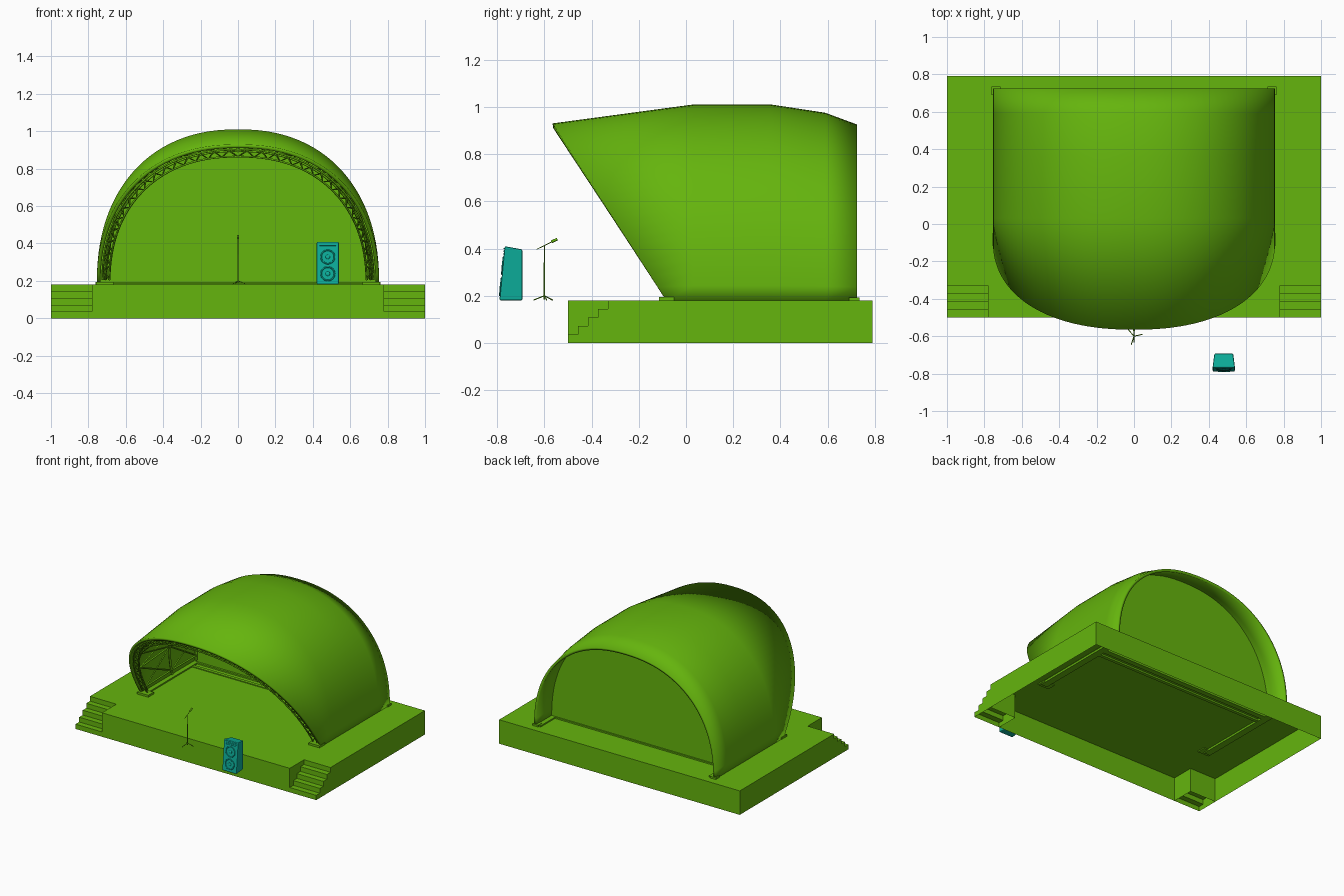
import bpy, bmesh
from math import sin, cos, pi, radians
from mathutils import Vector

if "Cube" in bpy.data.objects:
    bpy.data.objects.remove(bpy.data.objects["Cube"], do_unlink=True)


def material(name, rgb):
    m = bpy.data.materials.new(name)
    m.use_nodes = True
    m.diffuse_color = (*rgb, 1)
    m.node_tree.nodes["Principled BSDF"].inputs["Base Color"].default_value = (*rgb, 1)
    return m


GREEN = material("leaf green", (0.13, 0.46, 0.004))
TEAL = material("teal", (0.004, 0.43, 0.33))


def add_mesh(name, verts, faces, mat=GREEN, recalc=False):
    me = bpy.data.meshes.new(name)
    me.from_pydata([tuple(v) for v in verts], [], faces)
    if recalc:
        bm = bmesh.new()
        bm.from_mesh(me)
        bmesh.ops.recalc_face_normals(bm, faces=bm.faces)
        bm.to_mesh(me)
        bm.free()
    me.materials.append(mat)
    ob = bpy.data.objects.new(name, me)
    bpy.context.collection.objects.link(ob)
    return ob


def smooth(ob, angle=35):
    bpy.ops.object.select_all(action='DESELECT')
    ob.select_set(True)
    bpy.context.view_layer.objects.active = ob
    bpy.ops.object.shade_smooth_by_angle(angle=radians(angle))


def box(name, lo, hi, mat=GREEN):
    v = [(x, y, z) for x in (lo[0], hi[0]) for y in (lo[1], hi[1]) for z in (lo[2], hi[2])]
    f = [(0, 1, 3, 2), (4, 6, 7, 5), (0, 4, 5, 1), (2, 3, 7, 6), (0, 2, 6, 4), (1, 5, 7, 3)]
    return add_mesh(name, v, f, mat, True)


def prism(name, outline, vec, mat=GREEN):
    n = len(outline)
    verts = [Vector(p) for p in outline] + [Vector(p) + Vector(vec) for p in outline]
    faces = [tuple(range(n)), tuple(range(n, 2 * n))]
    faces += [(i, (i + 1) % n, n + (i + 1) % n, n + i) for i in range(n)]
    return add_mesh(name, verts, faces, mat, True)


def tubes(name, paths, radius, mat=GREEN, sides=0):
    """Thin bars along several paths, as one mesh."""
    cu = bpy.data.curves.new(name, 'CURVE')
    cu.dimensions = '3D'
    cu.bevel_depth, cu.bevel_resolution, cu.use_fill_caps = radius, sides, True
    for path in paths:
        sp = cu.splines.new('POLY')
        sp.points.add(len(path) - 1)
        for p, co in zip(sp.points, path):
            p.co = (*co, 1)
    tmp = bpy.data.objects.new(name + "_path", cu)
    bpy.context.collection.objects.link(tmp)
    me = bpy.data.meshes.new_from_object(tmp.evaluated_get(bpy.context.evaluated_depsgraph_get()))
    bpy.data.objects.remove(tmp, do_unlink=True)
    me.materials.clear()
    me.materials.append(mat)
    ob = bpy.data.objects.new(name, me)
    bpy.context.collection.objects.link(ob)
    return ob


# Hollow stage deck with notched front corners
DECK = 0.18
outline = [(-.78, -.5), (.78, -.5), (.78, -.33), (1, -.33), (1, .79), (-1, .79), (-1, -.33), (-.78, -.33)]
n = len(outline)
add_mesh("stage_deck", [(x, y, z) for z in (DECK, 0) for x, y in outline],
         [tuple(range(n))] + [(i, i + n, (i + 1) % n + n, (i + 1) % n) for i in range(n)])

# Corner stairs: open underneath, closed on the outer side
prof = []
for k in range(5):
    y = -.5 + k * .0425
    prof += [(y, k * .036), (y, (k + 1) * .036)]
for s, side in ((1, "left"), (-1, "right")):
    m = len(prof)
    verts = [(s * x, y, z) for x in (.78, 1) for y, z in prof] + [(s, -.33, 0)]
    faces = [(i, i + 1, m + i + 1, m + i)[::s] for i in range(m - 1)]
    faces += [(2 * m, m + 2 * k, m + 2 * k + 1) for k in range(5)]
    faces += [(2 * m, m + 2 * k + 1, m + 2 * k + 2) for k in range(4)]
    add_mesh(side + "_stairs", verts, faces)

# Shell: arch sections swept from a raked front to the back
HALF, POWER, REAR, WALL = .755, 2 / 2.25, .725, .53
CROWN = [(-.565, .93), (.03, 1.01), (.36, 1.01), (.59, .975), (REAR, .925)]


def arch(t, top, inset=0):
    x = max(abs(cos(t)), 1e-6) ** POWER * (1 if cos(t) > 0 else -1)
    return x * (HALF - inset), DECK + max(sin(t), 0) ** POWER * (top - DECK - inset)


def front_y(z):
    return -.09 - (z - .19) * .642


def crown(y):
    for (a, za), (b, zb) in zip(CROWN, CROWN[1:]):
        if y <= b:
            return za + (zb - za) * max(0, (y - a) / (b - a))
    return CROWN[-1][1]


def inner(t, f, inset):
    """Point under the shell: f = 0 at the front rim, 1 at the back wall."""
    x, z = arch(t, crown(-.565 + f * (WALL + .565)), inset)
    return Vector((x, front_y(z) * (1 - f) + WALL * f, z))


SEG = 56
verts = []
for j, (y, top) in enumerate(CROWN):
    for i in range(SEG + 1):
        x, z = arch(pi * i / SEG, top)
        verts.append((x, y if j else front_y(z), z))
W = SEG + 1
shell = add_mesh("shell_roof", verts, [(j * W + i, j * W + W + i, j * W + W + i + 1, j * W + i + 1)
                                       for j in range(len(CROWN) - 1) for i in range(SEG)])
mod = shell.modifiers.new("thickness", 'SOLIDIFY')
mod.thickness, mod.offset = .02, -1
smooth(shell)

# Recessed back wall
prism("back_wall", [(x, WALL, z) for x, z in (arch(pi * i / SEG, crown(WALL), .012) for i in range(W))],
      (0, .015, 0))

# Front truss: three chords with zigzag webbing
N = 64
angles = [pi * (i + .5) / (N + 1) for i in range(N + 1)]
outer_chord = [inner(t, .01, .03) for t in angles]
inner_chord = [inner(t, .01, .067) for t in angles]
rear_chord = [inner(t, .06, .045) for t in angles]
tubes("front_truss_chords", [outer_chord, inner_chord, rear_chord], .006)
tubes("front_truss_webbing", [
    [(outer_chord if i % 2 else inner_chord)[i] for i in range(N + 1)],
    [(rear_chord if i % 2 else inner_chord)[i] for i in range(N + 1)]], .0035)

# Roof framing under the shell: ribs, purlins and crossed braces
BAYS = 12
steps = (.06, .53, .98)
nodes = [.06 + (pi - .12) * i / BAYS for i in range(BAYS + 1)]
ribs = [[inner(t, f, .045) for t in angles] for f in steps[1:]]
purlins = [[inner(t, f, .045) for f in steps] for t in nodes]
braces = []
for a, b in zip(nodes, nodes[1:]):
    for f, g in zip(steps, steps[1:]):
        braces += [[inner(a, f, .045), inner(b, g, .045)], [inner(b, f, .045), inner(a, g, .045)]]
tubes("roof_ribs", ribs, .01)
tubes("roof_purlins", purlins, .008)
tubes("roof_braces", braces, .006)

# Footings and base plates, showing just under the deck
for s, side in ((1, "left"), (-1, "right")):
    def span(name, a, b, y0, y1, z0, z1):
        xs = sorted((s * a, s * b))
        box(side + name, (xs[0], y0, z0), (xs[1], y1, z1))
    span("_footing", .70, .752, -.09, .725, .165, .19)
    span("_front_base_plate", .665, .758, -.115, -.05, .172, .195)
    span("_rear_base_plate", .715, .762, .69, .735, .172, .193)
box("back_wall_sill", (-.72, .515, .165), (.72, .555, .19))
box("back_frame_sill", (-.72, .455, .168), (.72, .48, .186))

# Microphone stand
MY = -.6
tubes("stand_legs", [[(0, MY, .2), (x, MY + y, .182)] for x, y in ((.045, .01), (-.015, -.045), (-.03, .035))],
      .0025, sides=1)
tubes("stand_pole", [[(0, MY, .185), (0, MY, .34)]], .004, sides=1)
tubes("stand_upper_pole", [[(0, MY, .34), (0, MY, .412)]], .0022, sides=1)
tubes("stand_boom", [[(0, -.632, .397), (0, -.565, .43)]], .002, sides=1)
tubes("microphone", [[(0, -.57, .428), (0, -.545, .44)]], .006, sides=2)

# Loudspeaker cabinet, narrower at the back with a leaning front
CX = .48
rows = [(.06, -.79, .18), (.06, -.768, .41), (.05, -.692, .396), (.05, -.692, .18)]
cab = add_mesh("speaker_cabinet", [(CX + s * w, y, z) for s in (-1, 1) for w, y, z in rows],
               [(0, 1, 2, 3), (4, 5, 6, 7)] + [(i, (i + 1) % 4, (i + 1) % 4 + 4, i + 4) for i in range(4)],
               TEAL, True)
bev = cab.modifiers.new("rounded_edges", 'BEVEL')
bev.width, bev.segments = .007, 2
LEAN = .0955


def on_front(ob, z, out=0):
    ob.location = (CX, -.79 + (z - .18) * LEAN - out, z)
    ob.rotation_euler.x = pi / 2 - LEAN
    ob.data.materials.append(TEAL)


for label, z in (("upper", .328), ("lower", .238)):
    bpy.ops.mesh.primitive_torus_add(major_radius=.036, minor_radius=.004, major_segments=32, minor_segments=8)
    ring = bpy.context.object
    ring.name = label + "_driver_ring"
    on_front(ring, z)
    smooth(ring, 60)
    bpy.ops.mesh.primitive_uv_sphere_add(radius=.012, segments=20, ring_count=10)
    cap = bpy.context.object
    cap.name = label + "_driver_cap"
    cap.scale.z = .4
    on_front(cap, z)
    smooth(cap, 60)
for label, z, h in (("horn_top_lip", .4, .004), ("horn_mid_slat", .389, .003), ("horn_low_lip", .377, .004)):
    bpy.ops.mesh.primitive_cube_add(size=1)
    lip = bpy.context.object
    lip.name = label
    lip.scale = (.09, h, .008)
    on_front(lip, z)
